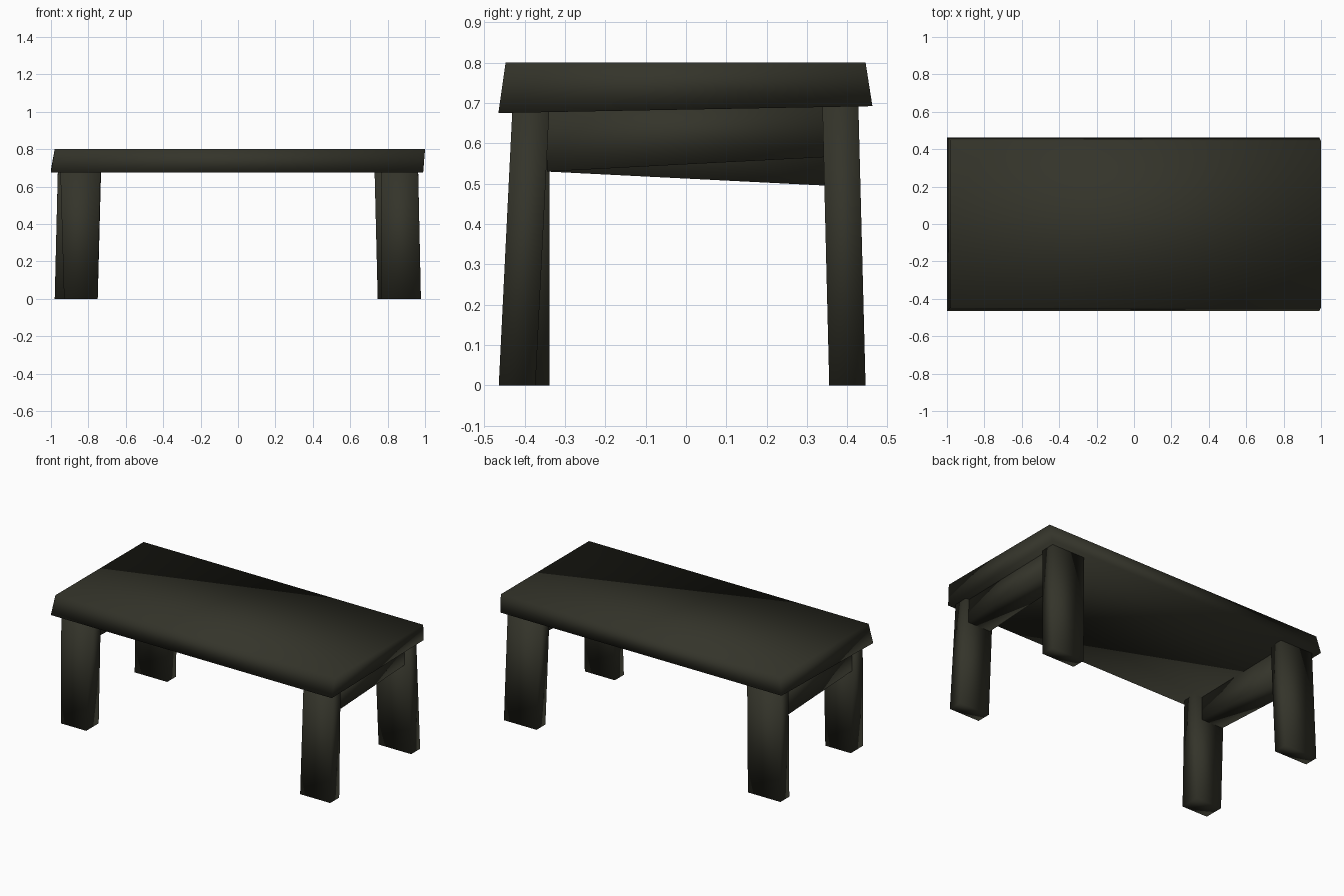
import bpy, bmesh

if "Cube" in bpy.data.objects:
    bpy.data.objects.remove(bpy.data.objects["Cube"])

wood = bpy.data.materials.new("dark olive wood")
wood.diffuse_color = (0.034, 0.034, 0.023, 1)
wood.use_nodes = True
wood.node_tree.nodes["Principled BSDF"].inputs["Base Color"].default_value = wood.diffuse_color


def tapered_box(name, bottom, top, z_bottom, z_top):
    """Hand-hewn box: bottom/top are (x0, x1, y0, y1); z pairs are (front, back)."""
    bm = bmesh.new()
    bmesh.ops.create_cube(bm, size=2)
    for v in bm.verts:
        rect, z = (top, z_top) if v.co.z > 0 else (bottom, z_bottom)
        ix, iy = int(v.co.x > 0), int(v.co.y > 0)
        v.co = (rect[ix], rect[2 + iy], z[iy])
    for f in bm.faces:
        f.smooth = True      # soft shading over the whole plank
    me = bpy.data.meshes.new(name)
    bm.to_mesh(me)
    bm.free()
    me.materials.append(wood)
    ob = bpy.data.objects.new(name, me)
    bpy.context.collection.objects.link(ob)
    return ob


# Thick slab top, a little crooked
tapered_box("table_top", (-1.0, 0.99, -0.465, 0.462), (-0.98, 1.0, -0.447, 0.445),
            (0.675, 0.692), (0.80, 0.80))

# Four splayed legs of uneven width
legs = {
    "front_left_leg": ((-0.93, -0.75, -0.464, -0.338), (-0.95, -0.735, -0.43, -0.338)),
    "front_right_leg": ((0.765, 0.978, -0.464, -0.373), (0.765, 0.963, -0.43, -0.338)),
    "back_left_leg": ((-0.98, -0.75, 0.355, 0.445), (-0.963, -0.732, 0.338, 0.427)),
    "back_right_leg": ((0.747, 0.978, 0.355, 0.445), (0.73, 0.963, 0.338, 0.427)),
}
for name, (bottom, top) in legs.items():
    tapered_box(name, bottom, top, (0, 0), (0.69, 0.70))

# Cross beams joining the legs at each end
for name, x0, x1, z_back in (("left_beam", -0.94, -0.79, 0.495),
                             ("right_beam", 0.78, 0.94, 0.566)):
    rect = (x0, x1, -0.345, 0.35)
    tapered_box(name, rect, rect, (0.53, z_back), (0.685, 0.70))
